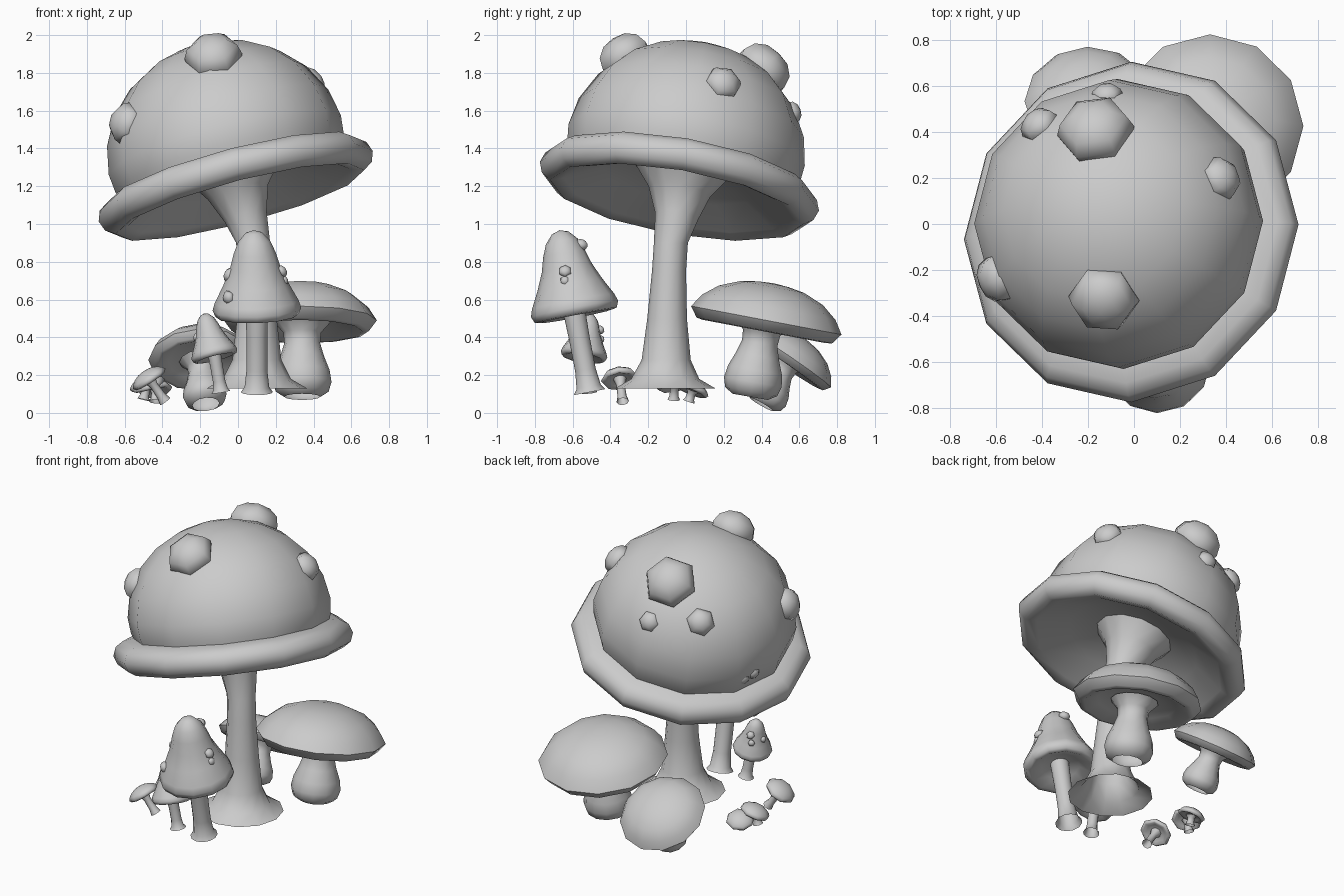
import bpy, bmesh, math
from mathutils import Vector

cube = bpy.data.objects.get("Cube")
if cube:
    bpy.data.objects.remove(cube)

grey = bpy.data.materials.new("plain_grey")
grey.use_nodes = True
tone = (0.6, 0.6, 0.6, 1)
grey.diffuse_color = tone
grey.node_tree.nodes["Principled BSDF"].inputs["Base Color"].default_value = tone
parts = []


def finish(name, bm):
    bmesh.ops.recalc_face_normals(bm, faces=bm.faces)
    mesh = bpy.data.meshes.new(name)
    bm.to_mesh(mesh)
    bm.free()
    mesh.materials.append(grey)
    obj = bpy.data.objects.new(name, mesh)
    bpy.context.collection.objects.link(obj)
    parts.append(obj)


def loft(name, rings, sides):
    """Skin a list of (centre, radius, axis) rings, open at both ends."""
    bm = bmesh.new()
    loops = []
    for centre, radius, axis in rings:
        n = Vector(axis).normalized()
        u = (Vector((1, 0, 0)) - n * n.x).normalized()
        v = n.cross(u)
        if radius == 0:
            loops.append([bm.verts.new(centre)] * sides)
            continue
        angles = [math.tau * i / sides for i in range(sides)]
        loops.append([bm.verts.new(Vector(centre) + (u * math.cos(a) + v * math.sin(a)) * radius)
                      for a in angles])
    for a, b in zip(loops, loops[1:]):
        for i in range(sides):
            j = (i + 1) % sides
            bm.faces.new(list(dict.fromkeys((a[i], a[j], b[j], b[i]))))
    finish(name, bm)


def lathe(name, profile, origin, axis, sides=12, size=1):
    """Revolve (radius, height) points about a tilted axis."""
    n = Vector(axis).normalized()
    o = Vector(origin)
    loft(name, [(o + n * t * size, r * size, n) for r, t in profile], sides)


def stem(name, base, top, profile, sides=12):
    """Revolve (radius, fraction) points between two ends."""
    a, b = Vector(base), Vector(top)
    loft(name, [(a.lerp(b, f), r, b - a) for r, f in profile], sides)


def bump(name, centre, radius, outward, squash=0.75):
    """Six-sided wart facing outward."""
    arcs = [math.pi * i / 6 for i in range(7)]
    lathe(name, [(0 if i in (0, 6) else math.sin(a) * radius, -math.cos(a) * radius * squash)
                 for i, a in enumerate(arcs)], centre, outward, 6)


# Main mushroom: tilted dome with a rolled rim and hollow underside
lean = Vector((-0.265, 0.175, 1)).normalized()
rim_centre = Vector((-0.012, -0.035, 1.2))
lathe("main_cap_rim", [(0, 0.09), (0.2, 0.08), (0.42, 0.03), (0.61, -0.065), (0.68, -0.088),
                       (0.73, -0.055), (0.75, 0), (0.73, 0.055), (0.68, 0.088), (0.6, 0.1)],
      rim_centre, lean)
lathe("main_cap_dome", [(0.6, 0.06), (0.625, 0.13), (0.635, 0.23), (0.605, 0.38), (0.525, 0.53),
                        (0.41, 0.645), (0.26, 0.73), (0.12, 0.77), (0, 0.78)], rim_centre, lean)
up = (0, 0, 1)
loft("main_stem", [((0.1, -0.11, 0.13), 0.265, up), ((0.1, -0.11, 0.18), 0.18, up),
                   ((0.1, -0.105, 0.28), 0.13, up), ((0.1, -0.1, 0.5), 0.105, up),
                   ((0.09, -0.09, 0.75), 0.09, up), ((0.08, -0.08, 0.9), 0.09, up),
                   ((0.04, -0.05, 1.04), 0.115, lean), ((0.0, -0.035, 1.17), 0.165, lean),
                   ((-0.02, -0.025, 1.28), 0.25, lean)], 12)

# Warts on the main dome, snapped onto its surface
dome_centre = rim_centre + lean * 0.2
for spot, r in [((-0.13, -0.32, 1.88), 0.155), ((-0.17, 0.42, 1.83), 0.17),
                ((-0.42, 0.44, 1.62), 0.09), ((-0.12, 0.59, 1.6), 0.07),
                ((0.385, 0.2, 1.75), 0.1), ((-0.62, -0.25, 1.54), 0.115),
                ((-0.65, 0.245, 1.17), 0.045), ((-0.67, 0.165, 1.2), 0.045)]:
    out = (Vector(spot) - dome_centre).normalized()
    bump("main_cap_wart", dome_centre + out * 0.595, r, out)

# Two bell mushrooms at the front
bell = [(0, 0.03), (0.12, 0), (0.19, -0.04), (0.22, -0.035), (0.235, 0.0), (0.222, 0.04),
        (0.175, 0.13), (0.135, 0.22), (0.112, 0.3), (0.085, 0.365), (0.045, 0.41), (0, 0.425)]
bell_stem = [(0.085, 0), (0.065, 0.06), (0.055, 0.25), (0.055, 0.6), (0.06, 1)]
lathe("front_bell_cap", bell, (0.1, -0.59, 0.55), (-0.04, -0.19, 1))
stem("front_bell_stem", (0.1, -0.51, 0.11), (0.1, -0.6, 0.58), bell_stem)
for spot, r in [((0.23, -0.64, 0.75), 0.035), ((0.245, -0.64, 0.7), 0.027),
                ((-0.04, -0.62, 0.73), 0.045), ((-0.05, -0.72, 0.61), 0.038),
                ((0.1, -0.555, 0.89), 0.04)]:
    bump("front_bell_wart", spot, r, Vector(spot) - Vector((0.1, -0.64, 0.65)))

lathe("small_bell_cap", bell, (-0.125, -0.54, 0.31), (-0.25, 0.15, 1), size=0.53)
stem("small_bell_stem", (-0.09, -0.52, 0.11), (-0.13, -0.535, 0.34),
     [(r * 0.6, f) for r, f in bell_stem])
for spot, r in [((-0.14, -0.58, 0.41), 0.025), ((-0.14, -0.595, 0.375), 0.022),
                ((-0.17, -0.455, 0.44), 0.027), ((-0.18, -0.45, 0.39), 0.022),
                ((-0.22, -0.52, 0.4), 0.022)]:
    bump("small_bell_wart", spot, r, Vector(spot) - Vector((-0.15, -0.52, 0.39)))

# Two flat-capped mushrooms at the back, with a sharp rim and bevelled lip
flat = [(0, 0.01), (0.14, 0.0), (0.25, -0.02), (0.33, -0.06), (0.365, -0.055), (0.405, 0),
        (0.36, 0.07), (0.28, 0.135), (0.17, 0.18), (0.08, 0.195), (0, 0.2)]
bulb = [(0.095, 0), (0.14, 0.07), (0.155, 0.2), (0.145, 0.36), (0.115, 0.55),
        (0.095, 0.72), (0.1, 0.86), (0.15, 1)]
lathe("back_flat_cap", flat, (0.33, 0.425, 0.49), (0, 0.19, 1))
stem("back_flat_stem", (0.34, 0.34, 0.085), (0.34, 0.41, 0.48), bulb)
lathe("low_flat_cap", flat, (-0.2, 0.54, 0.29), (-0.05, 0.58, 0.85), size=0.68)
stem("low_flat_stem", (-0.17, 0.4, 0.045), (-0.2, 0.535, 0.28),
     [(r * 0.75, f) for r, f in bulb])

# Three tiny mushrooms at the side
for name, centre, axis, foot, size in [
        ("front_sprout", (-0.47, -0.35, 0.18), (-0.55, -0.1, 0.85), (-0.385, -0.335, 0.06), 0.25),
        ("middle_sprout", (-0.48, -0.06, 0.15), (-0.3, -0.2, 0.9), (-0.5, -0.065, 0.07), 0.24),
        ("rear_sprout", (-0.435, 0.035, 0.12), (-0.2, 0.35, 0.9), (-0.44, 0.015, 0.06), 0.22)]:
    lathe(name + "_cap", flat, centre, axis, 8, size)
    stem(name + "_stem", foot, centre, [(0.033, 0), (0.024, 0.25), (0.022, 0.7), (0.035, 1)], 8)

# Smooth shading with crisp creases
bpy.ops.object.select_all(action='DESELECT')
for obj in parts:
    obj.select_set(True)
bpy.context.view_layer.objects.active = parts[0]
bpy.ops.object.shade_smooth_by_angle(angle=math.radians(65))
